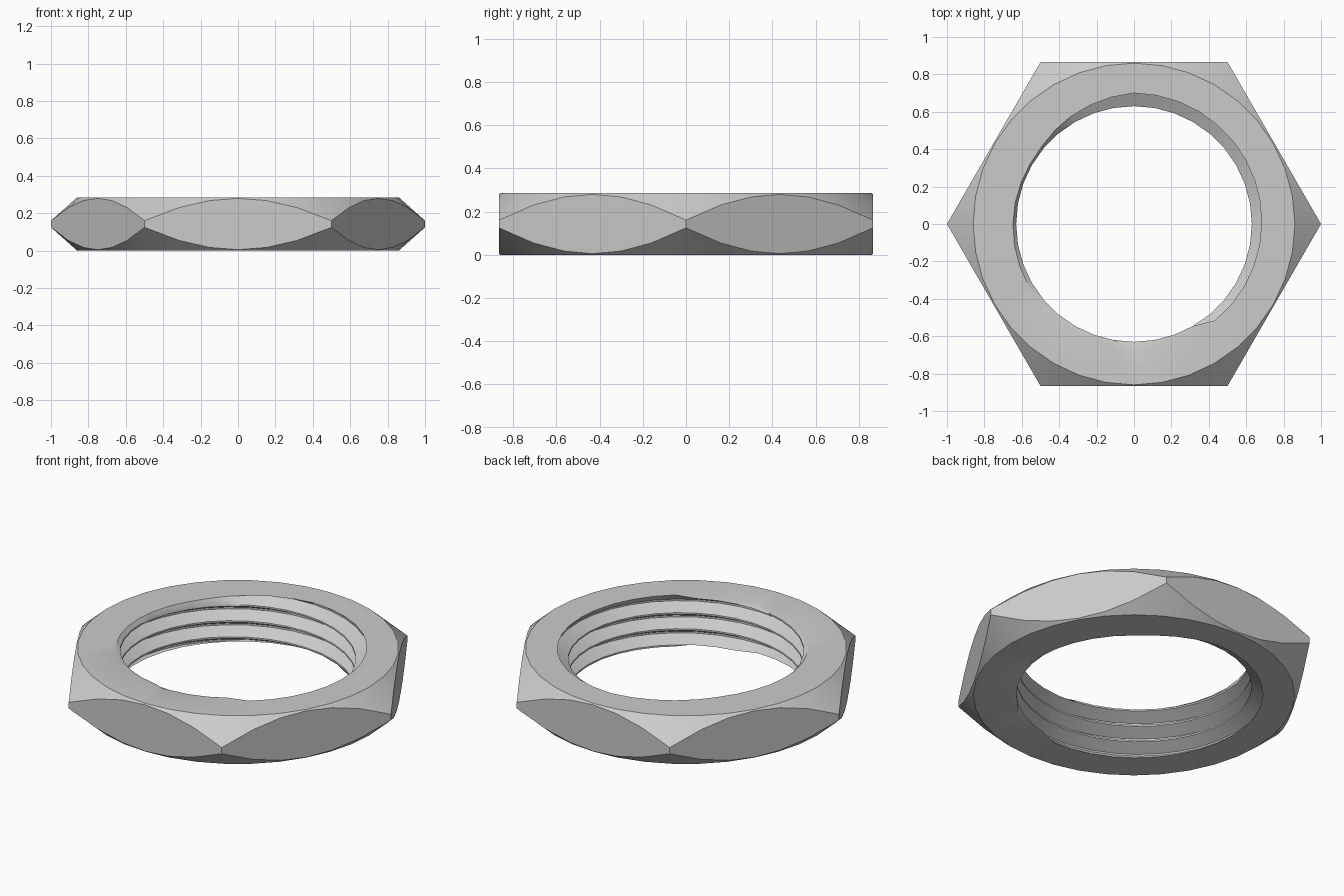
import bpy
import bmesh
from math import sin, cos, pi, radians

cube = bpy.data.objects.get("Cube")
if cube:
    bpy.data.objects.remove(cube, do_unlink=True)

H = 0.285                       # nut height
FLAT = 0.866                    # centre to flat
RIM = 0.86                      # radius of the flat end faces
CHAMFER = 0.89                  # chamfer drop per unit of radius
ROOT, CREST = 0.70, 0.63        # thread radii
DEPTH = ROOT - CREST
PITCH = H / 3
DIV = 36

# One thread pitch: (drop as a share of the pitch, radius)
PROFILE = [(0.0, ROOT), (0.1, ROOT), (0.5, CREST), (0.6, CREST)]


def top_radius(t):
    """Thread run-in: the mouth narrows over one turn, then steps back."""
    return ROOT - DEPTH * t if t < 0.85 else CREST + DEPTH * (0.15 + (t - 0.85) / 0.15 * 0.85)


def bottom_radius(t):
    """Thread run-out: the mouth widens over one turn."""
    return ROOT - DEPTH * t / 0.1 * 0.9 if t < 0.1 else CREST + DEPTH * t


def thread_points(t):
    """Thread section at turn share t, from the top face to the bottom face."""
    points = []
    for k in range(17):
        turn, step = divmod(k, 4)
        drop, r = PROFILE[step]
        z = H + PITCH * (1 - turn - drop - t)
        if z > H - 1e-6:
            z, r = H, top_radius(t)
        elif z < 1e-6:
            z, r = 0.0, bottom_radius(t)
        points.append((r, z))
    return points


def body_points(a):
    """Hexagon section at angle a, from the bottom rim up to the top rim."""
    r = FLAT / cos((a + pi / 6) % (pi / 3) - pi / 6)
    drop = (r - RIM) * CHAMFER
    return [(RIM, 0), (r, drop), (r, H - drop), (RIM, H)]


# Sweep the changing section around the axis
bm = bmesh.new()
columns = []
for i in range(DIV + 1):
    a = radians(i * 360 / DIV)
    section = thread_points(i / DIV) + body_points(a)
    columns.append([bm.verts.new((r * sin(a), r * cos(a), z)) for r, z in section])

first_body = 17
for i in range(DIV):
    c0, c1 = columns[i], columns[i + 1]
    count = len(c0)
    for k in range(count):
        n = (k + 1) % count
        bm.faces.new((c0[k], c0[n], c1[n], c1[k]))

# Close the helical seam and drop collapsed faces
bmesh.ops.remove_doubles(bm, verts=bm.verts, dist=1e-5)
bmesh.ops.dissolve_degenerate(bm, edges=bm.edges, dist=1e-5)
bmesh.ops.recalc_face_normals(bm, faces=bm.faces)

mesh = bpy.data.meshes.new("hex_nut")
bm.to_mesh(mesh)
bm.free()
nut = bpy.data.objects.new("hex_nut", mesh)
bpy.context.collection.objects.link(nut)

# Plain grey metal
grey = bpy.data.materials.new("light_grey")
grey.use_nodes = True
colour = (0.6, 0.6, 0.6, 1.0)
grey.diffuse_color = colour
grey.node_tree.nodes["Principled BSDF"].inputs["Base Color"].default_value = colour
mesh.materials.append(grey)

bpy.ops.object.select_all(action='DESELECT')
nut.select_set(True)
bpy.context.view_layer.objects.active = nut
bpy.ops.object.shade_smooth_by_angle(angle=radians(30))
